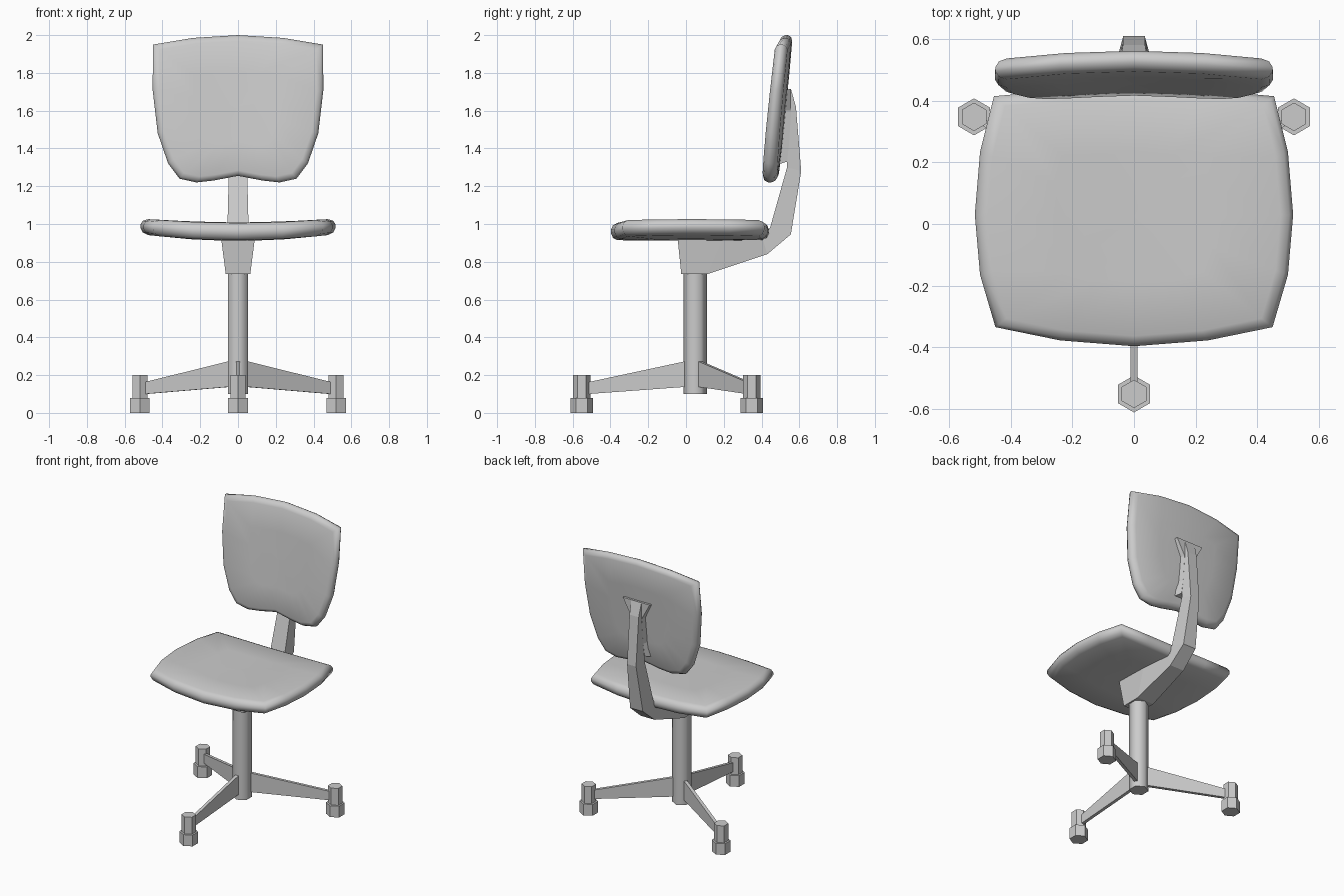
import bpy, bmesh, math
from mathutils import Vector

if "Cube" in bpy.data.objects:
    bpy.data.objects.remove(bpy.data.objects["Cube"])

grey = bpy.data.materials.new("light grey")
grey.diffuse_color = (0.6, 0.6, 0.6, 1)
grey.use_nodes = True
grey.node_tree.nodes["Principled BSDF"].inputs["Base Color"].default_value = grey.diffuse_color
AXIS_Y = 0.048  # column centre


def make(name, verts, faces, smooth=None):
    me = bpy.data.meshes.new(name)
    me.from_pydata([tuple(v) for v in verts], [], faces)
    bm = bmesh.new()
    bm.from_mesh(me)
    bmesh.ops.remove_doubles(bm, verts=bm.verts, dist=1e-5)
    bmesh.ops.recalc_face_normals(bm, faces=bm.faces)
    bm.to_mesh(me)
    bm.free()
    me.materials.append(grey)
    ob = bpy.data.objects.new(name, me)
    bpy.context.collection.objects.link(ob)
    if smooth:
        bpy.ops.object.select_all(action='DESELECT')
        ob.select_set(True)
        bpy.context.view_layer.objects.active = ob
        bpy.ops.object.shade_smooth_by_angle(angle=math.radians(smooth))
    return ob


def loft(name, rings, smooth=None):
    """Skin equal-sized closed rings and cap both ends."""
    n = len(rings[0])
    verts = [v for r in rings for v in r]
    faces = [(k * n + i, k * n + (i + 1) % n, (k + 1) * n + (i + 1) % n, (k + 1) * n + i)
             for k in range(len(rings) - 1) for i in range(n)]
    faces.append(tuple(range(n)))
    faces.append(tuple(range((len(rings) - 1) * n, len(rings) * n)))
    return make(name, verts, faces, smooth)


def hexagon(x, y, z, r):
    return [(x + r * math.sin(i * math.pi / 3), y + r * math.cos(i * math.pi / 3), z)
            for i in range(6)]


def cushion(name, half, centre, place):
    """Mirror a half outline and skin it with nested rings of (scale, depth -1..1)."""
    pts = half + [(-x, v) for x, v in reversed(half) if x > 0]
    profile = [(0.02, -1), (0.5, -1), (0.92, -0.95), (0.975, -0.7), (1, -0.2),
               (1, 0.2), (0.975, 0.7), (0.92, 0.95), (0.5, 1), (0.02, 1)]
    rings = [[place(x * s, centre + (v - centre) * s, t) for x, v in pts]
             for s, t in profile]
    return loft(name, rings, 75)


# Seat pad, dished slightly across its width
def seat_place(x, y, t):
    c = (x / 0.5) ** 2
    top, bottom = 1.008 + 0.022 * c, 0.912 + 0.03 * c
    return (x, y, (top + bottom) / 2 + t * (top - bottom) / 2)


cushion("seat", [(0, -0.397), (0.24, -0.378), (0.45, -0.335), (0.50, -0.165),
                 (0.517, 0.03), (0.50, 0.235), (0.455, 0.415), (0.24, 0.435), (0, 0.44)],
        0.02, seat_place)


# Backrest pad, leaning back and wrapped forward at the sides
def back_place(x, z, t):
    y = 0.452 + 0.107 * (z - 1.25) - 0.024 * (x / 0.45) ** 2
    return (x, y + t * (0.041 - 0.008 * (z - 1.25)), z)


cushion("backrest", [(0, 2.0), (0.24, 1.985), (0.45, 1.95), (0.452, 1.71), (0.425, 1.48),
                     (0.37, 1.32), (0.31, 1.24), (0.22, 1.22), (0.13, 1.23), (0, 1.255)],
        1.62, back_place)


# Bent support: inner (y, z), outer (y, z), inner and outer half widths
def bar(name, stations):
    loft(name, [[(-a, *p), (a, *p), (b, *q), (-b, *q)] for p, q, a, b in stations])


bar("support_arm", [
    ((-0.045, 0.93), (-0.025, 0.735), 0.09, 0.065),
    ((0.20, 0.93), (0.115, 0.735), 0.085, 0.065),
    ((0.40, 0.94), (0.43, 0.84), 0.06, 0.055),
    ((0.445, 0.98), (0.555, 0.945), 0.056, 0.05),
    ((0.535, 1.30), (0.61, 1.28), 0.048, 0.035),
    ((0.535, 1.58), (0.582, 1.62), 0.045, 0.036),
    ((0.535, 1.71), (0.557, 1.71), 0.042, 0.04)])

# Waisted mounting plate behind the backrest
bar("mounting_plate", [
    ((0.47, 1.31), (0.535, 1.33), 0.09, 0.05),
    ((0.48, 1.42), (0.545, 1.42), 0.06, 0.045),
    ((0.49, 1.60), (0.557, 1.60), 0.06, 0.042),
    ((0.51, 1.71), (0.557, 1.715), 0.11, 0.105)])

# Column
loft("column", [hexagon(0, AXIS_Y, z, 0.0625) for z in (0.1, 0.74)], 65)

# Three thin tapered legs with hexagonal casters
for i, deg in enumerate((-90, 30, 150)):
    a = math.radians(deg)
    d, s = Vector((math.cos(a), math.sin(a), 0)), Vector((-math.sin(a), math.cos(a), 0))
    hub = Vector((0, AXIS_Y, 0))
    rings = []
    for r, lo, hi in ((0.02, 0.14, 0.28), (0.565, 0.10, 0.163)):
        rings.append([hub + d * r + s * w + Vector((0, 0, z))
                      for w, z in ((-0.011, lo), (0.011, lo), (0.011, hi), (-0.011, hi))])
    loft(f"leg_{i + 1}", rings)
    c = hub + d * 0.6
    loft(f"caster_wheel_{i + 1}", [hexagon(c.x, c.y, z, 0.06) for z in (0, 0.08)])
    loft(f"caster_stem_{i + 1}", [hexagon(c.x, c.y, z, 0.046) for z in (0.08, 0.2)])
